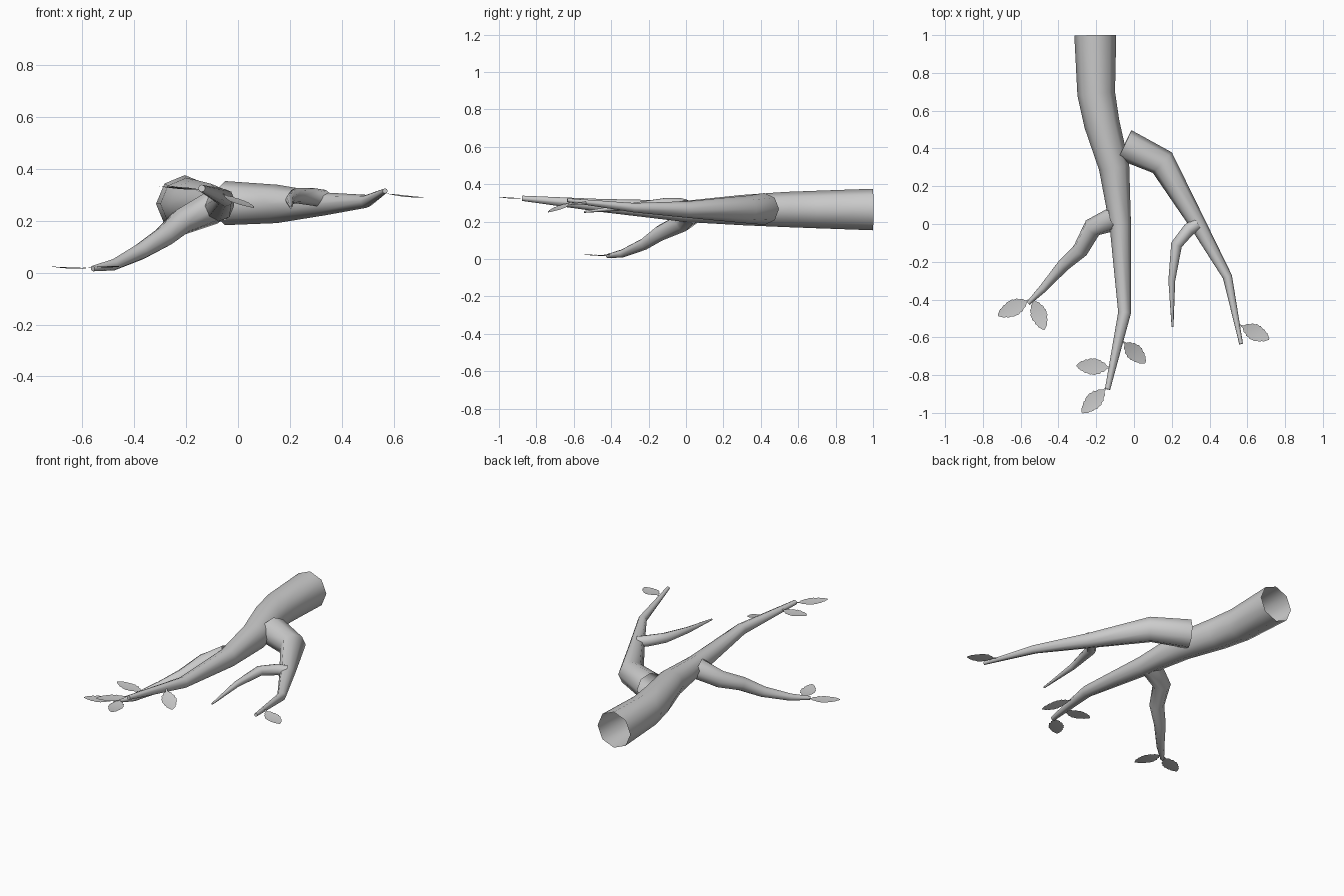
import bpy, bmesh, math
from mathutils import Vector

if "Cube" in bpy.data.objects:
    bpy.data.objects.remove(bpy.data.objects["Cube"])

SIDES = 8


def finish(bm, name, angle):
    bmesh.ops.recalc_face_normals(bm, faces=bm.faces)
    mesh = bpy.data.meshes.new(name)
    bm.to_mesh(mesh)
    bm.free()
    obj = bpy.data.objects.new(name, mesh)
    bpy.context.collection.objects.link(obj)
    bpy.ops.object.select_all(action='DESELECT')
    obj.select_set(True)
    bpy.context.view_layer.objects.active = obj
    bpy.ops.object.shade_smooth_by_angle(angle=math.radians(angle))
    return obj


def limb(name, path):
    """Tapered eight-sided tube through (x, y, z, radius), open at the root."""
    bm = bmesh.new()
    pts = [Vector(p[:3]) for p in path]
    rings = []
    for i, p in enumerate(pts):
        d = Vector((0, 0, 0))
        if i > 0:
            d += (p - pts[i - 1]).normalized()
        if i < len(pts) - 1:
            d += (pts[i + 1] - p).normalized()
        d.normalize()
        side = d.cross(Vector((0, 0, 1))).normalized()
        up = side.cross(d)
        ring = []
        for k in range(SIDES):
            a = 2 * math.pi * k / SIDES
            ring.append(bm.verts.new(p + (side * math.cos(a) + up * math.sin(a)) * path[i][3]))
        rings.append(ring)
    for a, b in zip(rings, rings[1:]):
        for k in range(SIDES):
            n = (k + 1) % SIDES
            bm.faces.new((a[k], a[n], b[n], b[k]))
    bm.faces.new(rings[-1])
    return finish(bm, name, 60)


# half widths along the leaf, with a lobed edge
LEAF = [(0, .004), (.12, .006), (.2, .024), (.28, .027), (.32, .037), (.42, .038),
        (.46, .044), (.56, .041), (.6, .043), (.7, .034), (.74, .036), (.83, .025),
        (.87, .025), (.95, .012), (1, .003)]


def leaf(name, base, tip):
    """Thin lobed blade with a slight midrib fold and sag."""
    bm = bmesh.new()
    base, tip = Vector(base), Vector(tip)
    d = tip - base
    side = d.cross(Vector((0, 0, 1))).normalized()
    up = side.cross(d).normalized()
    rows = []
    for t, w in LEAF:
        mid = base + d * t - up * .006 * math.sin(math.pi * t)
        rows.append([bm.verts.new(mid + side * w * s + up * w * .08 * abs(s)) for s in (-1, 0, 1)])
    for a, b in zip(rows, rows[1:]):
        for k in (0, 1):
            bm.faces.new((a[k], a[k + 1], b[k + 1], b[k]))
    return finish(bm, name, 60)


# Main limb, thick cut end at the back
limb("main_limb", [(-.205, 1, .265, .111), (-.2, .69, .265, .1), (-.17, .53, .265, .094),
                   (-.105, .3, .262, .081), (-.073, 0, .255, .057),
                   (-.05, -.47, .288, .034), (-.14, -.875, .325, .014)])

# Right branch and its twig
limb("right_branch", [(-.05, .42, .268, .085), (.15, .325, .265, .074), (.335, .005, .265, .044),
                      (.495, -.28, .275, .025), (.567, -.635, .315, .01)])
limb("right_twig", [(.335, 0, .285, .034), (.29, -.03, .292, .034), (.225, -.11, .297, .03),
                    (.2, -.3, .28, .018), (.204, -.545, .252, .005)])

# Left branch, sagging to the ground
limb("left_branch", [(-.1, .03, .25, .065), (-.22, -.02, .195, .052), (-.285, -.14, .138, .042),
                     (-.375, -.22, .082, .033), (-.48, -.34, .03, .022), (-.56, -.42, .016, .011)])

# Leaves near the branch tips
leaves = [((-.55, -.4, .02), (-.72, -.485, .023)),
          ((-.535, -.39, .025), (-.475, -.56, .025)),
          ((-.12, -.76, .322), (-.305, -.75, .333)),
          ((-.06, -.62, .305), (.06, -.735, .25)),
          ((-.145, -.865, .327), (-.275, -1, .332)),
          ((.56, -.535, .308), (.715, -.61, .29))]
for i, (b, t) in enumerate(leaves):
    leaf(f"leaf_{i + 1}", b, t)
